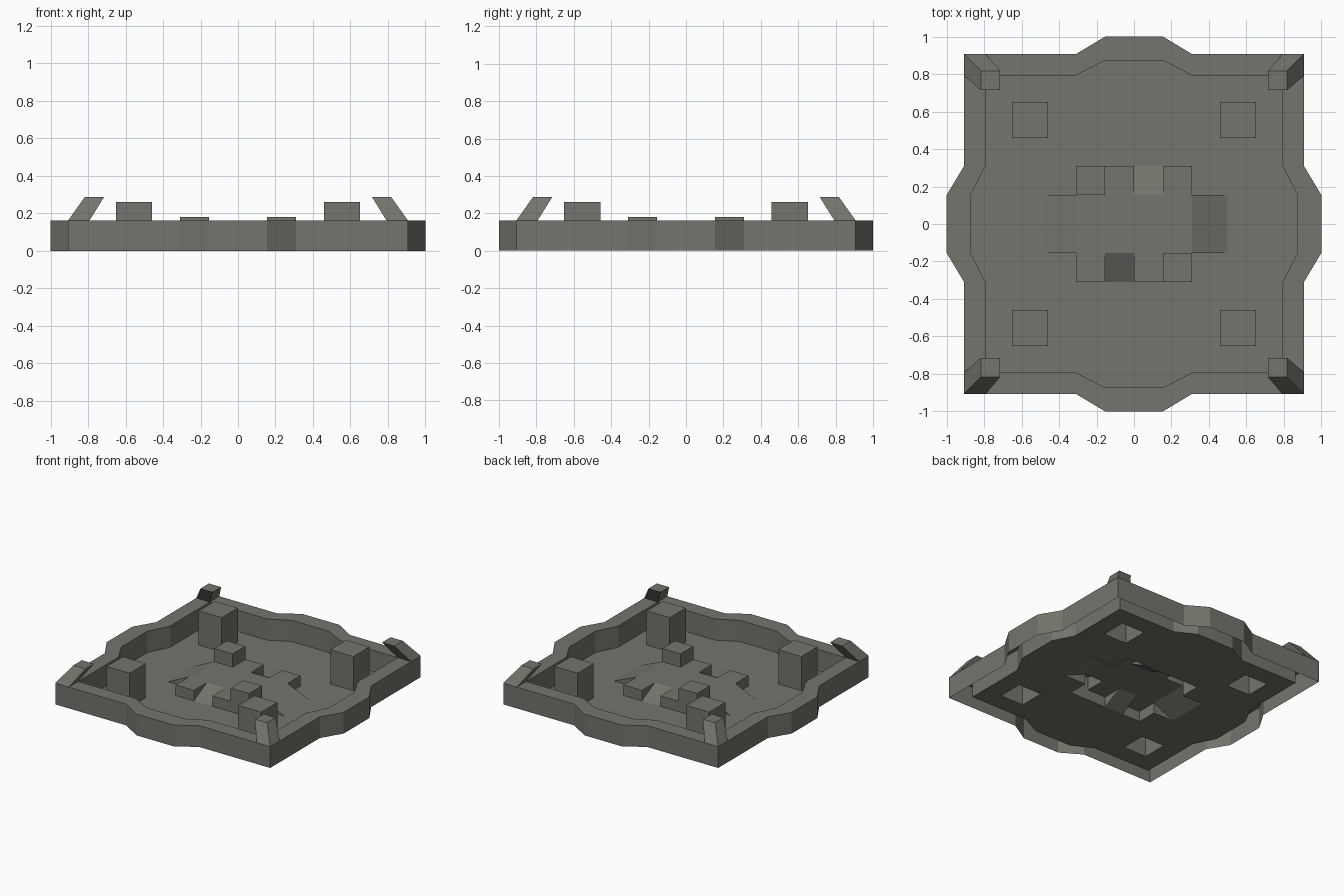
import bpy, bmesh

if "Cube" in bpy.data.objects:
    bpy.data.objects.remove(bpy.data.objects["Cube"])

RIM, STEP, CUBE = 0.162, 0.08, 0.18

stone = bpy.data.materials.new("grey_green_stone")
stone.diffuse_color = (0.17, 0.178, 0.15, 1)
stone.use_nodes = True
stone.node_tree.nodes["Principled BSDF"].inputs["Base Color"].default_value = stone.diffuse_color


def finish(bm, name):
    """Weld, face the shell outwards and make the object."""
    bmesh.ops.remove_doubles(bm, verts=bm.verts, dist=1e-4)
    bmesh.ops.recalc_face_normals(bm, faces=bm.faces)
    if sum(f.normal.z * f.calc_area() for f in bm.faces) < -1e-3:
        bmesh.ops.reverse_faces(bm, faces=bm.faces)
    me = bpy.data.meshes.new(name)
    bm.to_mesh(me)
    bm.free()
    me.materials.append(stone)
    ob = bpy.data.objects.new(name, me)
    bpy.context.collection.objects.link(ob)
    return ob


def ring(bm, pts, z):
    return [bm.verts.new((x, y, z)) for x, y in pts]


def bridge(bm, a, b):
    for i in range(len(a)):
        j = (i + 1) % len(a)
        bm.faces.new((a[i], a[j], b[j], b[i]))


def rect(x0, x1, y0, y1):
    return [(x0, y0), (x1, y0), (x1, y1), (x0, y1)]


def bumped_square(half, bump):
    """Square outline with a shallow bump on every side."""
    side = [(half, -half), (half, -0.31), (bump, -0.155), (bump, 0.155), (half, 0.31)]
    pts = []
    for _ in range(4):
        pts += side
        side = [(-y, x) for x, y in side]
    return pts


# Hollow rim: outer wall, flat top, inner wall
bm = bmesh.new()
outer, inner = bumped_square(0.907, 1.0), bumped_square(0.793, 0.873)
loops = [ring(bm, outer, 0), ring(bm, outer, RIM), ring(bm, inner, RIM), ring(bm, inner, 0)]
for a, b in zip(loops, loops[1:]):
    bridge(bm, a, b)
finish(bm, "rim")

# Floor sheet, open underneath the posts and the centre platform
xs = [-0.48, -0.31, -0.155, 0, 0.155, 0.31, 0.5]
ys = [-0.31, -0.155, 0.155, 0.31]
corners = [(sx, sy) for sx in (-1, 1) for sy in (-1, 1)]


def post_outline(sx, sy):
    cx, cy, h = sx * 0.555, sy * 0.555, 0.097
    return rect(cx - h, cx + h, cy - h, cy + h)


L, R = xs[0], xs[-1]
cross = [(L, -.155), (-.31, -.155), (-.31, -.31), (.31, -.31), (.31, -.155), (R, -.155),
         (R, .155), (.31, .155), (.31, .31), (-.31, .31), (-.31, .155), (L, .155)]
bm = bmesh.new()
edges = []
for pts in [inner, cross] + [post_outline(*c) for c in corners]:
    v = ring(bm, pts, 0)
    edges += [bm.edges.new((v[i - 1], v[i])) for i in range(len(v))]
bmesh.ops.triangle_fill(bm, edges=edges, use_beauty=True, normal=(0, 0, 1))
bmesh.ops.dissolve_limit(bm, angle_limit=0.01, verts=bm.verts, edges=bm.edges)
bmesh.ops.triangulate(bm, faces=bm.faces)
finish(bm, "floor")

# Four posts without bottoms
bm = bmesh.new()
for c in corners:
    low, top = (ring(bm, post_outline(*c), z) for z in (0, 0.26))
    bridge(bm, low, top)
    bm.faces.new(top)
finish(bm, "posts")

# Four claws leaning inwards from the rim corners
bm = bmesh.new()
for sx, sy in corners:
    def square(a, b):
        return [(sx * x, sy * y) for x, y in rect(a, b, a, b)]
    low = ring(bm, square(0.793, 0.907), RIM)
    top = ring(bm, square(0.715, 0.818), 0.287)
    bridge(bm, low, top)
    bm.faces.new(top)
finish(bm, "corner_claws")


# Centre platform: stepped cells, cubes and ramps as a height map
def height(i, j, x, y):
    if not (0 <= i < 6 and 0 <= j < 3) or (i in (0, 5) and j != 1):
        return 0
    if i == 0:
        return STEP if x > -0.4 else 0
    if i == 5:
        return STEP if x < 0.4 else 0
    if (i, j) in ((1, 2), (4, 0)):
        return CUBE
    if (i, j) in ((2, 0), (3, 2)):
        return STEP if abs(y) < 0.2 else 0
    return STEP


def wall(bm, p, q, a, b):
    """Vertical wall over segment p-q between the heights of cells a and b."""
    za = [height(*a, *p), height(*a, *q)]
    zb = [height(*b, *p), height(*b, *q)]
    if za == zb:
        return
    pts = [(*p, za[0]), (*q, za[1])]
    if zb[1] != za[1]:
        pts.append((*q, zb[1]))
    if zb[0] != za[0]:
        pts.append((*p, zb[0]))
    bm.faces.new([bm.verts.new(c) for c in pts])


bm = bmesh.new()
for i in range(7):
    for j in range(4):
        if i < 6 and j < 3 and (i in range(1, 5) or j == 1):
            cell = rect(xs[i], xs[i + 1], ys[j], ys[j + 1])
            bm.faces.new([bm.verts.new((x, y, height(i, j, x, y))) for x, y in cell])
        if j < 3:
            wall(bm, (xs[i], ys[j]), (xs[i], ys[j + 1]), (i - 1, j), (i, j))
        if i < 6:
            wall(bm, (xs[i], ys[j]), (xs[i + 1], ys[j]), (i, j - 1), (i, j))
finish(bm, "centre_platform")
